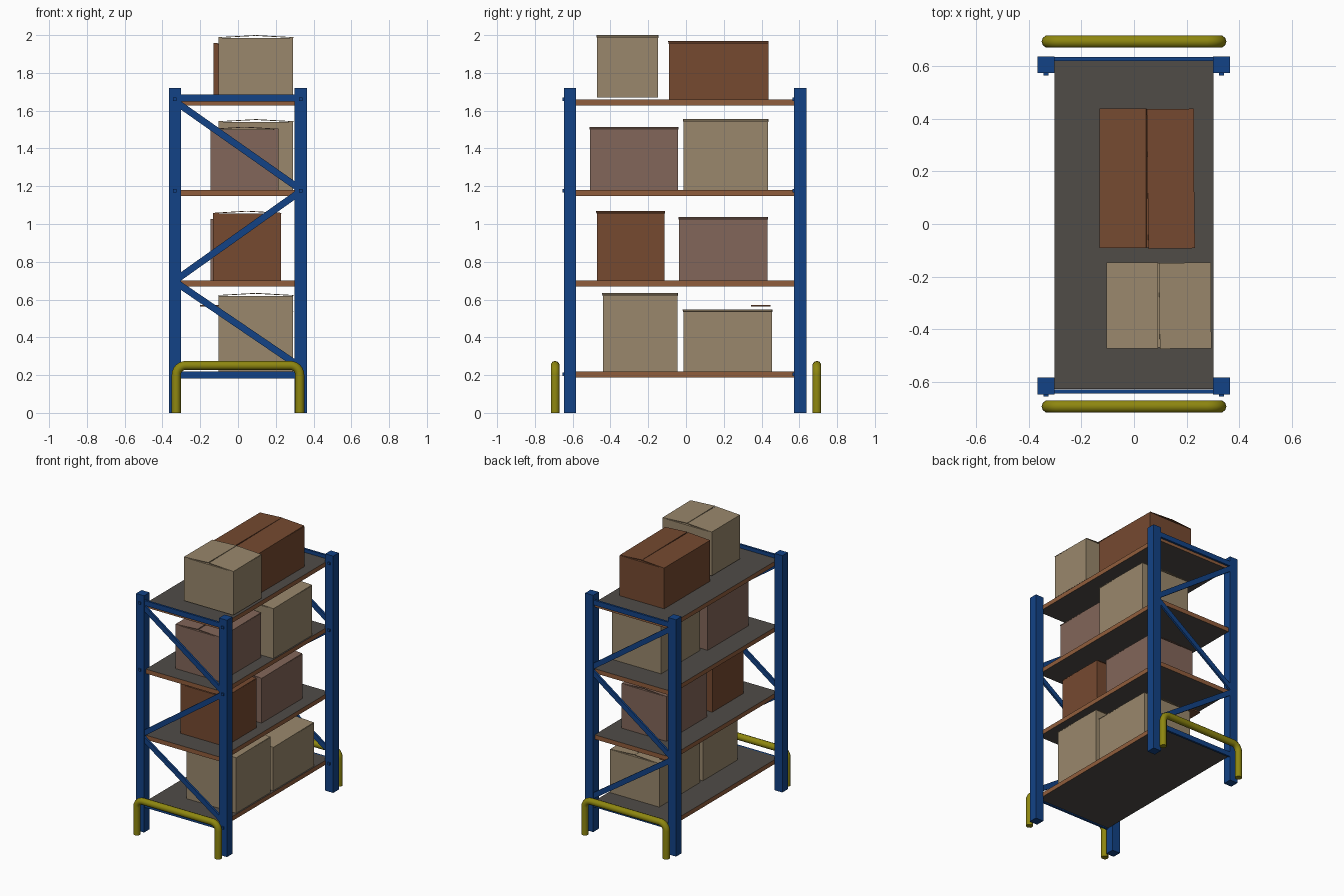
import bpy, bmesh, math
from mathutils import Vector, Matrix

if "Cube" in bpy.data.objects:
    bpy.data.objects.remove(bpy.data.objects["Cube"])


def mat(name, r, g, b):
    m = bpy.data.materials.new(name)
    m.diffuse_color = (r, g, b, 1)
    m.use_nodes = True
    m.node_tree.nodes["Principled BSDF"].inputs["Base Color"].default_value = m.diffuse_color
    return m


BLUE = mat("blue_steel", 0.006, 0.055, 0.24)
YELLOW = mat("yellow_paint", 0.27, 0.24, 0.005)
WOOD = mat("board_edge", 0.28, 0.11, 0.045)
DECK = mat("deck_grey", 0.08, 0.072, 0.064)
TAN = mat("tan_card", 0.32, 0.245, 0.15)
BROWN = mat("brown_card", 0.18, 0.068, 0.03)
MAUVE = mat("mauve_card", 0.225, 0.133, 0.1)


def block(name, lo, hi, *mats, matrix=None):
    """Axis-aligned box from its low to its high corner, optionally moved by a matrix."""
    lo, hi = Vector(lo), Vector(hi)
    size = hi - lo
    bm = bmesh.new()
    bmesh.ops.create_cube(bm, size=1)
    bmesh.ops.transform(bm, verts=bm.verts,
                        matrix=Matrix.Translation((lo + hi) / 2) @ Matrix.Diagonal((*size, 1)))
    if len(mats) > 1:  # second material goes on the vertical sides
        bm.normal_update()
        for f in bm.faces:
            f.material_index = 0 if abs(f.normal.z) > 0.5 else 1
    if matrix:
        bm.transform(matrix)
    me = bpy.data.meshes.new(name)
    bm.to_mesh(me)
    bm.free()
    for m in mats:
        me.materials.append(m)
    ob = bpy.data.objects.new(name, me)
    bpy.context.collection.objects.link(ob)
    return ob


def brace(name, a, b, y, width=0.036, depth=0.015):
    """Flat bar in the xz plane from a to b."""
    a, b = Vector((a[0], y, a[1])), Vector((b[0], y, b[1]))
    d = b - a
    rot = Matrix.Rotation(-math.atan2(d.z, d.x), 4, 'Y')
    h = d.length / 2
    block(name, (-h, -depth / 2, -width / 2), (h, depth / 2, width / 2), BLUE,
          matrix=Matrix.Translation((a + b) / 2) @ rot)


# End frames: posts, bolts, horizontal bars and zigzag braces
for end, yc, yb in (("front", -0.615, -0.637), ("rear", 0.605, 0.627)):
    for side, xc in (("left", -0.334), ("right", 0.332)):
        block(f"{end}_{side}_post", (xc - 0.032, yc - 0.032, 0), (xc + 0.032, yc + 0.032, 1.72), BLUE)
        for z in (0.205, 1.175, 1.66):
            block(f"{end}_{side}_bolt", (xc - 0.009, yc - 0.04, z - 0.009),
                  (xc + 0.009, yc - 0.031, z + 0.009), BLUE)
    for z in (0.2, 1.667):
        brace(f"{end}_bar", (-0.31, z), (0.31, z), yb)
    for a, b in (((-0.32, 1.64), (0.32, 1.19)),
                 ((-0.32, 0.71), (0.32, 1.165)),
                 ((-0.32, 0.685), (0.32, 0.25))):
        brace(f"{end}_diagonal", a, b, yb)

# Shelves: grey faces with wooden edges
for i, z in enumerate((0.22, 0.7, 1.18, 1.66)):
    block(f"shelf_{i + 1}", (-0.302, -0.627, z - 0.032), (0.302, 0.619, z), DECK, WOOD)


def carton(name, m, x0, x1, y0, y1, z0, z1):
    """Closed carton whose two top flaps rise slightly to a middle seam."""
    rise, t = 0.011, 0.004
    top = z1 - rise - t
    block(name, (x0, y0, z0), (x1, y1, top), m)
    half = (x1 - x0) / 2
    tilt = math.atan2(rise, half)
    for s, xe, side in ((1, x0, "left"), (-1, x1, "right")):
        xs = sorted((0, s * (half - 0.002)))
        rot = Matrix.Rotation(-s * tilt, 4, 'Y')
        if s < 0:
            rot = Matrix.Rotation(0.012, 4, 'Z') @ rot
        block(f"{name}_{side}_flap", (xs[0], -(y1 - y0) / 2 - 0.002, 0),
              (xs[1], (y1 - y0) / 2 + 0.002, t), m,
              matrix=Matrix.Translation((xe, (y0 + y1) / 2, top)) @ rot)


# Cartons, two per shelf
carton("bottom_front_carton", TAN, -0.104, 0.292, -0.44, -0.045, 0.22, 0.635)
carton("bottom_rear_carton", TAN, -0.104, 0.292, -0.013, 0.455, 0.22, 0.548)
carton("second_front_carton", BROWN, -0.132, 0.228, -0.472, -0.113, 0.7, 1.07)
carton("second_rear_carton", MAUVE, -0.145, 0.215, -0.036, 0.432, 0.7, 1.038)
carton("third_front_carton", MAUVE, -0.145, 0.215, -0.508, -0.042, 1.18, 1.515)
carton("third_rear_carton", TAN, -0.104, 0.292, -0.012, 0.434, 1.18, 1.555)
carton("top_front_carton", TAN, -0.104, 0.292, -0.47, -0.148, 1.67, 2.0)
carton("top_rear_carton", BROWN, -0.13, 0.228, -0.09, 0.436, 1.66, 1.968)

# Loose card tab beside the bottom rear carton
block("loose_tab", (-0.2, 0.345, 0.562), (-0.1, 0.447, 0.572), BROWN)

# Bent tube guards at both ends
r, bx, bz, bend = 0.024, 0.327, 0.251, 0.05
arc = [(bx - bend + bend * math.cos(a), bz - bend + bend * math.sin(a))
       for a in (math.radians(d) for d in range(0, 91, 15))]
path = [(bx, 0)] + arc + [(-x, z) for x, z in reversed(arc)] + [(-bx, 0)]
for end, y in (("front", -0.693), ("rear", 0.693)):
    cu = bpy.data.curves.new(f"{end}_guard", 'CURVE')
    cu.dimensions = '3D'
    cu.bevel_depth = r
    cu.bevel_resolution = 3
    cu.use_fill_caps = True
    sp = cu.splines.new('POLY')
    sp.points.add(len(path) - 1)
    for p, (x, z) in zip(sp.points, path):
        p.co = (x, y, z, 1)
    cu.materials.append(YELLOW)
    bpy.context.collection.objects.link(bpy.data.objects.new(f"{end}_guard", cu))
